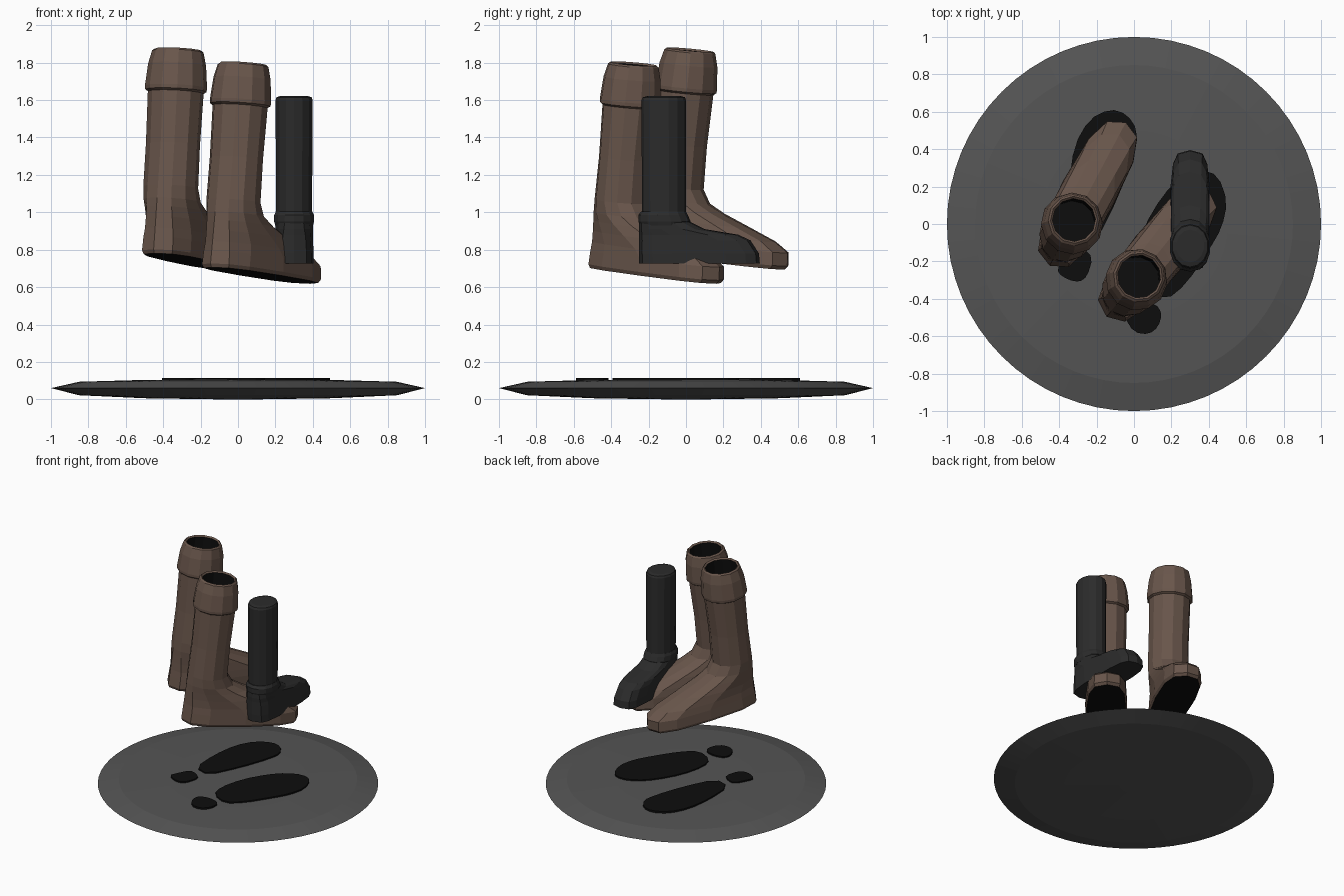
import bpy, bmesh, math
from mathutils import Matrix


def mat(name, r, g, b):
    m = bpy.data.materials.new(name)
    m.diffuse_color = (r, g, b, 1)
    return m


BROWN = mat("brown_leather", 0.14, 0.092, 0.07)
BLACK = mat("black", 0.004, 0.004, 0.004)
DARK = mat("dark_rubber", 0.024, 0.024, 0.024)
GREY = mat("dark_grey", 0.09, 0.09, 0.09)


def finish(name, bm, mats, matrix=Matrix()):
    bmesh.ops.recalc_face_normals(bm, faces=bm.faces)
    bm.transform(matrix)
    me = bpy.data.meshes.new(name)
    bm.to_mesh(me)
    bm.free()
    for m in mats:
        me.materials.append(m)
    ob = bpy.data.objects.new(name, me)
    bpy.context.collection.objects.link(ob)
    return ob


def loft(name, rings, n, mats, matrix=Matrix(), black_from=None, black_sole=False):
    """Stack of rings (z, back, front, half width, squareness), capped at both ends."""
    bm = bmesh.new()
    prev = None
    for k, (z, back, front, w, e) in enumerate(rings):
        ring = []
        for i in range(n):
            a = 2 * math.pi * i / n
            s, c = math.sin(a), math.cos(a)
            x = w * math.copysign(abs(s) ** e, s)
            y = (back + front) / 2 + (front - back) / 2 * math.copysign(abs(c) ** e, c)
            ring.append(bm.verts.new((x, y, z)))
        if prev:
            for i in range(n):
                j = (i + 1) % n
                f = bm.faces.new((prev[i], prev[j], ring[j], ring[i]))
                f.material_index = int(black_from is not None and k >= black_from)
        else:
            bm.faces.new(ring[::-1]).material_index = int(black_sole)
        prev = ring
    bm.faces.new(prev).material_index = int(black_from is not None)
    return finish(name, bm, mats, matrix)


# Tall brown boots: foot, shaft, folded cuff, hollow top
BOOT = [
    (0.00, -0.155, 0.690, 0.140, 0.70),
    (0.02, -0.165, 0.705, 0.150, 0.70),
    (0.09, -0.162, 0.700, 0.148, 0.72),
    (0.14, -0.160, 0.620, 0.146, 0.80),
    (0.20, -0.158, 0.450, 0.146, 0.88),
    (0.255, -0.156, 0.290, 0.146, 0.95),
    (0.30, -0.155, 0.190, 0.147, 1.0),
    (0.37, -0.152, 0.140, 0.147, 1.0),
    (0.60, -0.145, 0.135, 0.146, 1.0),
    (0.88, -0.150, 0.145, 0.150, 1.0),
    (0.89, -0.165, 0.160, 0.165, 1.0),
    (0.91, -0.167, 0.162, 0.167, 1.0),
    (1.03, -0.157, 0.153, 0.155, 1.0),
    (1.10, -0.138, 0.136, 0.138, 1.0),
    (1.11, -0.126, 0.126, 0.126, 1.0),
    (1.10, -0.115, 0.115, 0.115, 1.0),
    (0.92, -0.120, 0.120, 0.120, 1.0),
]
for name, pos, turn in (("left_boot", (-0.375, -0.08, 0.765), 28),
                        ("right_boot", (-0.045, -0.37, 0.69), 39)):
    M = (Matrix.Translation(pos) @ Matrix.Rotation(math.radians(-turn), 4, 'Z')
         @ Matrix.Rotation(math.radians(-6), 4, 'X'))
    loft(name, BOOT, 12, [BROWN, BLACK], M, black_from=16, black_sole=True)

# Dark inner leg: foot, ankle band, shaft
AT = Matrix.Translation((0.3, 0, 0))
loft("dark_foot", [
    (0.725, -0.250, 0.395, 0.105, 0.55),
    (0.78, -0.252, 0.390, 0.105, 0.55),
    (0.85, -0.252, 0.345, 0.103, 0.60),
    (0.88, -0.252, 0.280, 0.102, 0.65),
    (0.91, -0.252, 0.100, 0.102, 0.75),
    (0.95, -0.250, 0.020, 0.102, 0.85),
], 14, [DARK], AT)
loft("ankle_band", [
    (0.93, -0.245, 0.015, 0.103, 0.9),
    (0.95, -0.255, 0.025, 0.109, 0.9),
    (0.985, -0.255, 0.010, 0.109, 0.95),
    (1.005, -0.240, 0.000, 0.100, 1.0),
], 14, [DARK], AT)
loft("dark_leg", [
    (0.96, -0.235, 0.000, 0.098, 1.0),
    (1.60, -0.238, 0.000, 0.102, 1.0),
    (1.615, -0.230, -0.006, 0.096, 1.0),
    (1.622, -0.205, -0.030, 0.075, 1.0),
], 14, [DARK], AT)

# Round base with a thin bevelled edge
loft("base_disc", [(z, -r, r, r, 1.0) for z, r in (
    (0.0, 0.10), (0.006, 0.5), (0.022, 0.85), (0.06, 1.0),
    (0.094, 0.85), (0.104, 0.5), (0.106, 0.1))], 64, [GREY])

# Shoe prints lying on the base
PRINTS = {
    "left_sole_print": [(-.34, -.04), (-.35, .2), (-.32, .42), (-.24, .56), (-.13, .615),
                        (-.04, .59), (.02, .5), (0, .38), (-.08, .15), (-.2, -.09)],
    "left_heel_print": [(-.40, -.22), (-.41, -.26), (-.35, -.30), (-.29, -.31), (-.25, -.28),
                        (-.22, -.18), (-.27, -.13), (-.34, -.11)],
    "right_sole_print": [(0, -.22), (.05, -.02), (.15, .15), (.25, .25), (.36, .29), (.45, .26),
                         (.5, .12), (.47, -.02), (.4, -.14), (.28, -.32), (.17, -.41), (.03, -.34)],
    "right_heel_print": [(-.05, -.5), (0, -.58), (.08, -.59), (.13, -.55), (.15, -.48),
                         (.12, -.43), (.04, -.41), (-.04, -.43)],
}
for name, pts in PRINTS.items():
    bm = bmesh.new()
    # round the outline by cutting its corners once
    smooth = []
    for i, (x, y) in enumerate(pts):
        u, v = pts[(i + 1) % len(pts)]
        smooth += [(x * .75 + u * .25, y * .75 + v * .25), (x * .25 + u * .75, y * .25 + v * .75)]
    face = bm.faces.new([bm.verts.new((x, y, 0.095)) for x, y in smooth])
    top = bmesh.ops.extrude_face_region(bm, geom=[face])["geom"]
    bmesh.ops.translate(bm, vec=(0, 0, 0.02),
                        verts=[g for g in top if isinstance(g, bmesh.types.BMVert)])
    finish(name, bm, [BLACK])
